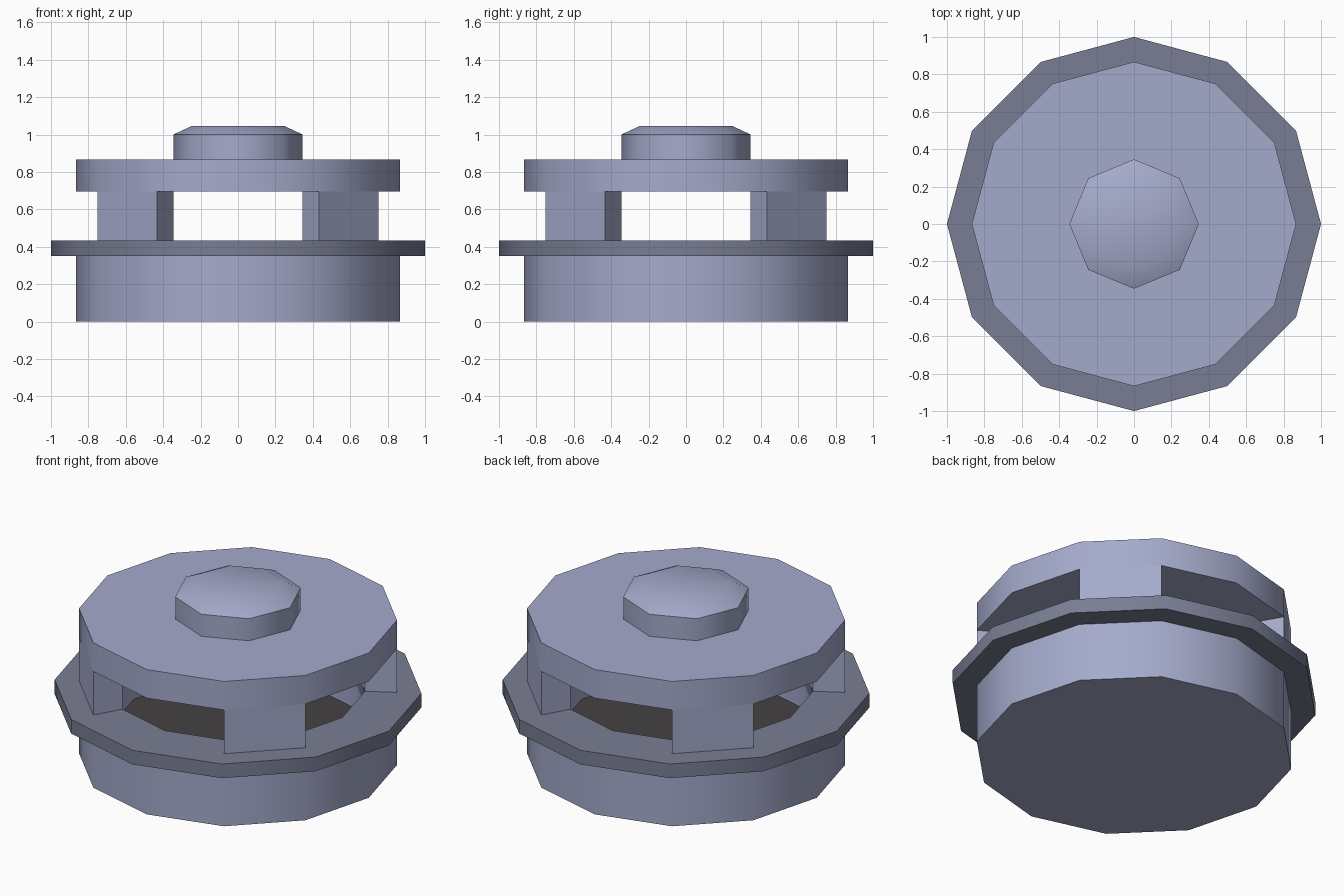
import bpy, bmesh, math

if "Cube" in bpy.data.objects:
    bpy.data.objects.remove(bpy.data.objects["Cube"])


def material(name, rgb):
    m = bpy.data.materials.new(name)
    m.diffuse_color = (*rgb, 1)
    m.use_nodes = True
    m.node_tree.nodes["Principled BSDF"].inputs["Base Color"].default_value = m.diffuse_color
    return m


BODY = material("blue_grey", (0.375, 0.405, 0.60))
RIM = material("dark_grey", (0.19, 0.208, 0.295))
DARK = material("charcoal", (0.06, 0.054, 0.056))


def finish(name, bm, mats, smooth=35):
    bmesh.ops.recalc_face_normals(bm, faces=bm.faces)
    me = bpy.data.meshes.new(name)
    bm.to_mesh(me)
    bm.free()
    ob = bpy.data.objects.new(name, me)
    bpy.context.collection.objects.link(ob)
    for m in mats:
        me.materials.append(m)
    bpy.ops.object.select_all(action='DESELECT')
    ob.select_set(True)
    bpy.context.view_layer.objects.active = ob
    bpy.ops.object.shade_smooth_by_angle(angle=math.radians(smooth))
    return ob


def lathe(profile, sides, closed=False):
    """Turn (radius, z) points; an open profile gets flat end caps."""
    bm = bmesh.new()
    rings = [[bm.verts.new((r * math.cos(a), r * math.sin(a), z))
              for a in (2 * math.pi * i / sides for i in range(sides))]
             for r, z in profile]
    pairs = list(zip(rings, rings[1:]))
    if closed:
        pairs.append((rings[-1], rings[0]))
    else:
        bm.faces.new(rings[0])
        bm.faces.new(rings[-1])
    for p, q in pairs:
        for i in range(sides):
            j = (i + 1) % sides
            bm.faces.new((p[i], p[j], q[j], q[i]))
    return bm


R, RI = 0.867, 0.692      # outer and inner wall radius
Z_RIM, Z_POST, Z_LID, Z_TOP = 0.35, 0.435, 0.697, 0.868

# hollow base with a dark floor inside
bm = lathe([(R, 0), (R, Z_RIM), (RI, Z_RIM), (RI, 0.173)], 12)
for f in bm.faces:
    if all(abs(v.co.z - 0.173) < 1e-4 for v in f.verts):
        f.material_index = 1
finish("base", bm, [BODY, DARK])

# wide flange ring
finish("flange", lathe([(RI, Z_RIM), (1, Z_RIM), (1, Z_POST), (RI, Z_POST)],
                       12, closed=True), [RIM])

# four wedge posts, each one side of the twelve-sided wall
for k in range(4):
    bm = bmesh.new()
    a0 = math.radians(30 + 90 * k)
    a1 = a0 + math.radians(30)
    plan = [(R, a0), (R, a1), (RI, a1), (RI, a0)]
    low, high = [[bm.verts.new((r * math.cos(a), r * math.sin(a), z))
                  for r, a in plan] for z in (Z_POST, Z_LID)]
    for i in range(4):
        j = (i + 1) % 4
        bm.faces.new((low[i], low[j], high[j], high[i]))
    bm.faces.new(low)
    bm.faces.new(high)
    finish(f"post_{k + 1}", bm, [BODY])

# lid and domed knob
finish("lid", lathe([(R, Z_LID), (R, Z_TOP)], 12), [BODY])
finish("knob", lathe([(0.346, Z_TOP), (0.346, 1.0), (0.25, 1.045)], 8),
       [BODY], smooth=50)
